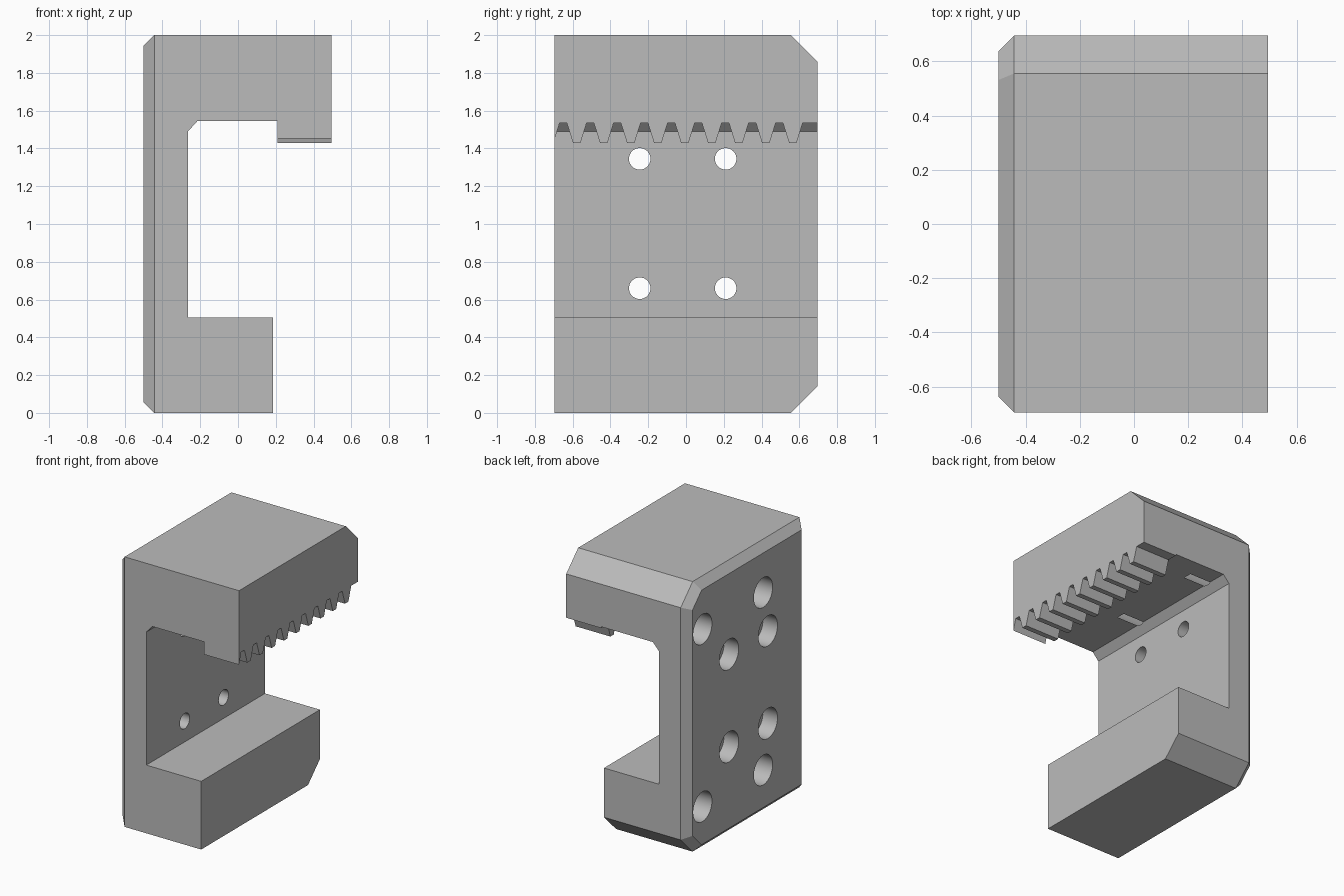
import bpy, bmesh, math
from mathutils import Matrix, Vector

if "Cube" in bpy.data.objects:
    bpy.data.objects.remove(bpy.data.objects["Cube"])

HALF = 0.695        # half the jaw width along y
BACK = -0.5         # outer face of the back plate
TIP = 0.495         # end of the upper jaw

grey = bpy.data.materials.new("plain grey")
grey.use_nodes = True
grey.diffuse_color = (0.5, 0.5, 0.5, 1)
grey.node_tree.nodes["Principled BSDF"].inputs["Base Color"].default_value = (0.5, 0.5, 0.5, 1)


def loft(bm, loops):
    """Closed solid through matching loops of points."""
    rings = [[bm.verts.new(p) for p in loop] for loop in loops]
    bm.faces.new(rings[0])
    bm.faces.new(rings[-1])
    for a, b in zip(rings, rings[1:]):
        for i in range(len(a)):
            j = (i + 1) % len(a)
            bm.faces.new((a[i], a[j], b[j], b[i]))


def rod(bm, y, z, radius, x0, x1):
    """Cylinder along x."""
    place = Matrix.Translation(((x0 + x1) / 2, y, z)) @ Matrix.Rotation(math.pi / 2, 4, "Y")
    bmesh.ops.create_cone(bm, cap_ends=True, segments=48, radius1=radius,
                          radius2=radius, depth=x1 - x0, matrix=place)


def finish(bm, name):
    bmesh.ops.recalc_face_normals(bm, faces=bm.faces[:])
    mesh = bpy.data.meshes.new(name)
    bm.to_mesh(mesh)
    bm.free()
    mesh.materials.append(grey)
    obj = bpy.data.objects.new(name, mesh)
    bpy.context.collection.objects.link(obj)
    return obj


def cut(target, bm, name):
    cutter = finish(bm, name)
    cutter.hide_render = True
    mod = target.modifiers.new(name, "BOOLEAN")
    mod.operation, mod.solver, mod.object = "DIFFERENCE", "EXACT", cutter
    bpy.context.view_layer.objects.active = target
    bpy.ops.object.modifier_apply(modifier=name)
    bpy.data.objects.remove(cutter)


# Outer block: clipped corners on the far side, bevel all round the back plate
corner, bevel = 0.14, 0.057
slide = bevel * math.tan(math.pi / 8)


def outline(x, inset, shift):
    near, far = -HALF + inset, HALF - inset
    knee = HALF - corner - shift
    low, rise = inset, corner + shift
    pts = [(near, low), (knee, low), (far, rise), (far, 2 - rise), (knee, 2 - low), (near, 2 - low)]
    return [(x, y, z) for y, z in pts]


bm = bmesh.new()
loft(bm, [outline(BACK, bevel, slide), outline(BACK + bevel, 0, 0), outline(TIP, 0, 0)])
body = finish(bm, "clamp_jaw_body")

# Throat between the two jaws
throat = [(-0.265, 0.505), (0.185, 0.505), (0.185, -0.1), (0.6, -0.1), (0.6, 1.43),
          (0.21, 1.43), (0.21, 1.545), (-0.215, 1.545), (-0.265, 1.49)]
bm = bmesh.new()
loft(bm, [[(x, y, z) for x, z in throat] for y in (-1, 1)])
cut(body, bm, "throat")

# Gaps between the teeth under the upper jaw
root, floor, wide, pitch = 0.019, 1.535, 0.061, 0.143
bm = bmesh.new()
for i in range(10):
    c = -0.65 + i * pitch
    end = 0.3 if i == 9 else 0
    gap = [(c - wide, 1.4), (c - root, floor), (c + root + end, floor), (c + wide + end, 1.4)]
    loft(bm, [[(x, y, z) for y, z in gap] for x in (0.2, 0.6)])
cut(body, bm, "tooth_gaps")

# Counterbores and deep dowel holes from the back plate
bm = bmesh.new()
for y in (-0.245, 0.21):
    for z in (0.66, 1.345):
        rod(bm, y, z, 0.112, -0.6, -0.38)
for y in (-0.19, 0.52):
    for z in (0.335, 1.65):
        rod(bm, y, z, 0.11, -0.6, -0.04)
cut(body, bm, "wide_holes")

# Screw holes through the plate
bm = bmesh.new()
for y in (-0.245, 0.21):
    for z in (0.66, 1.345):
        rod(bm, y, z, 0.057, -0.6, -0.2)
cut(body, bm, "screw_holes")

bpy.ops.object.select_all(action="DESELECT")
body.select_set(True)
bpy.context.view_layer.objects.active = body
bpy.ops.object.shade_smooth_by_angle(angle=math.radians(25))
